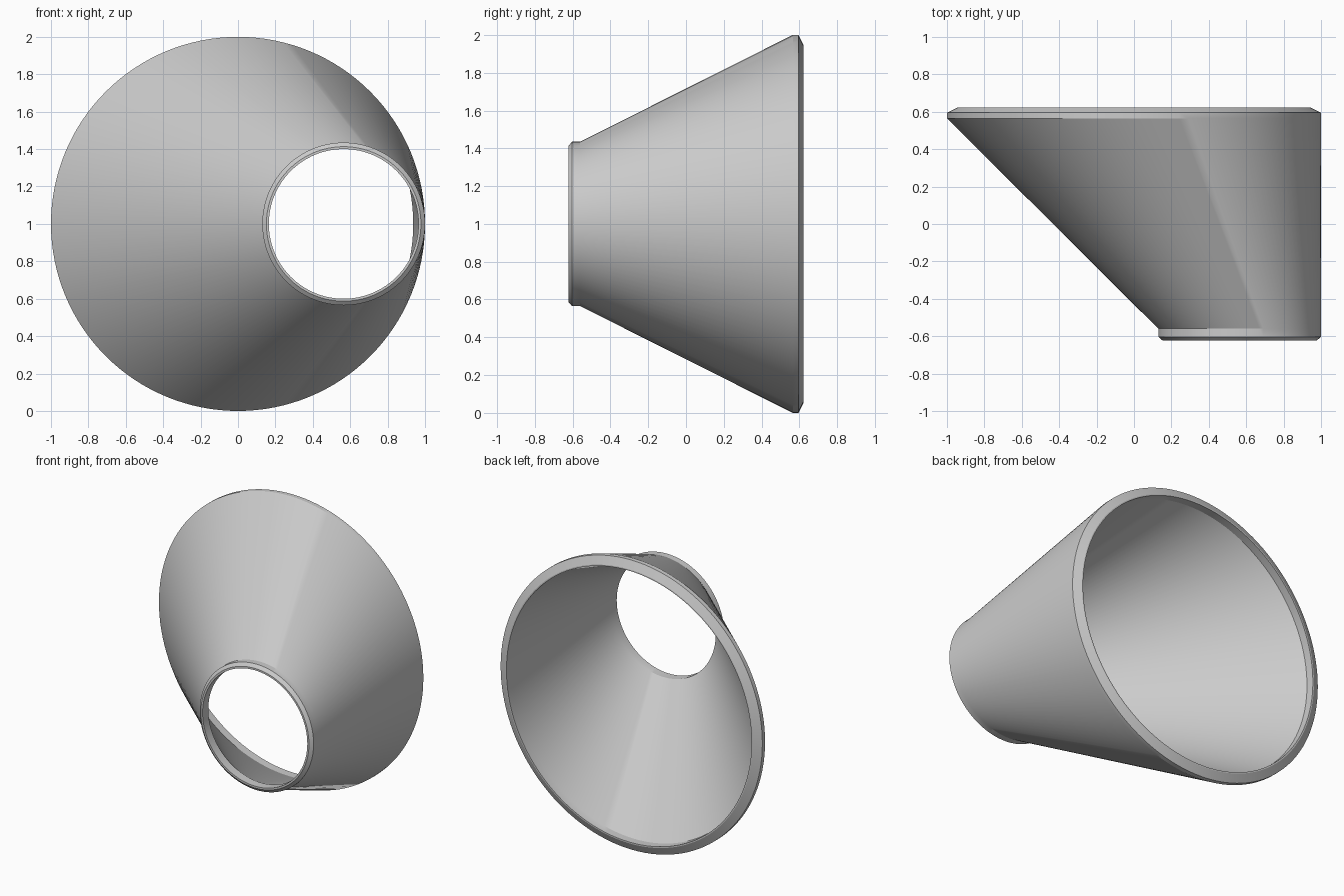
import bpy, bmesh
from math import cos, sin, tau, radians

if "Cube" in bpy.data.objects:
    bpy.data.objects.remove(bpy.data.objects["Cube"])

SIDES = 128
BIG, SMALL = 0.0, 0.565   # x centres of the two ends

# Closed wall section: (y, centre x, radius), outside front to back, then inside back to front
stations = [
    (-0.622, SMALL, 0.413), (-0.603, SMALL, 0.435), (-0.56, SMALL, 0.435),
    (0.565, BIG, 1.0), (0.595, BIG, 1.0), (0.622, BIG, 0.946),
    (0.622, BIG, 0.937), (0.565, BIG, 0.937),
    (-0.56, SMALL, 0.40), (-0.622, SMALL, 0.40),
]


def ring(bm, y, cx, r):
    return [bm.verts.new((cx + r * cos(tau * i / SIDES), y, 1 + r * sin(tau * i / SIDES)))
            for i in range(SIDES)]


# Eccentric reducer: loft circles along y and close the wall on itself
bm = bmesh.new()
rings = [ring(bm, *s) for s in stations]
for a, b in zip(rings, rings[1:] + rings[:1]):
    for i in range(SIDES):
        j = (i + 1) % SIDES
        bm.faces.new((a[i], a[j], b[j], b[i]))
bmesh.ops.recalc_face_normals(bm, faces=bm.faces)

mesh = bpy.data.meshes.new("eccentric_reducer")
bm.to_mesh(mesh)
bm.free()
reducer = bpy.data.objects.new("eccentric_reducer", mesh)
bpy.context.collection.objects.link(reducer)

# Smooth walls, crisp weld bevels
bpy.context.view_layer.objects.active = reducer
reducer.select_set(True)
bpy.ops.object.shade_smooth_by_angle(angle=radians(20))
